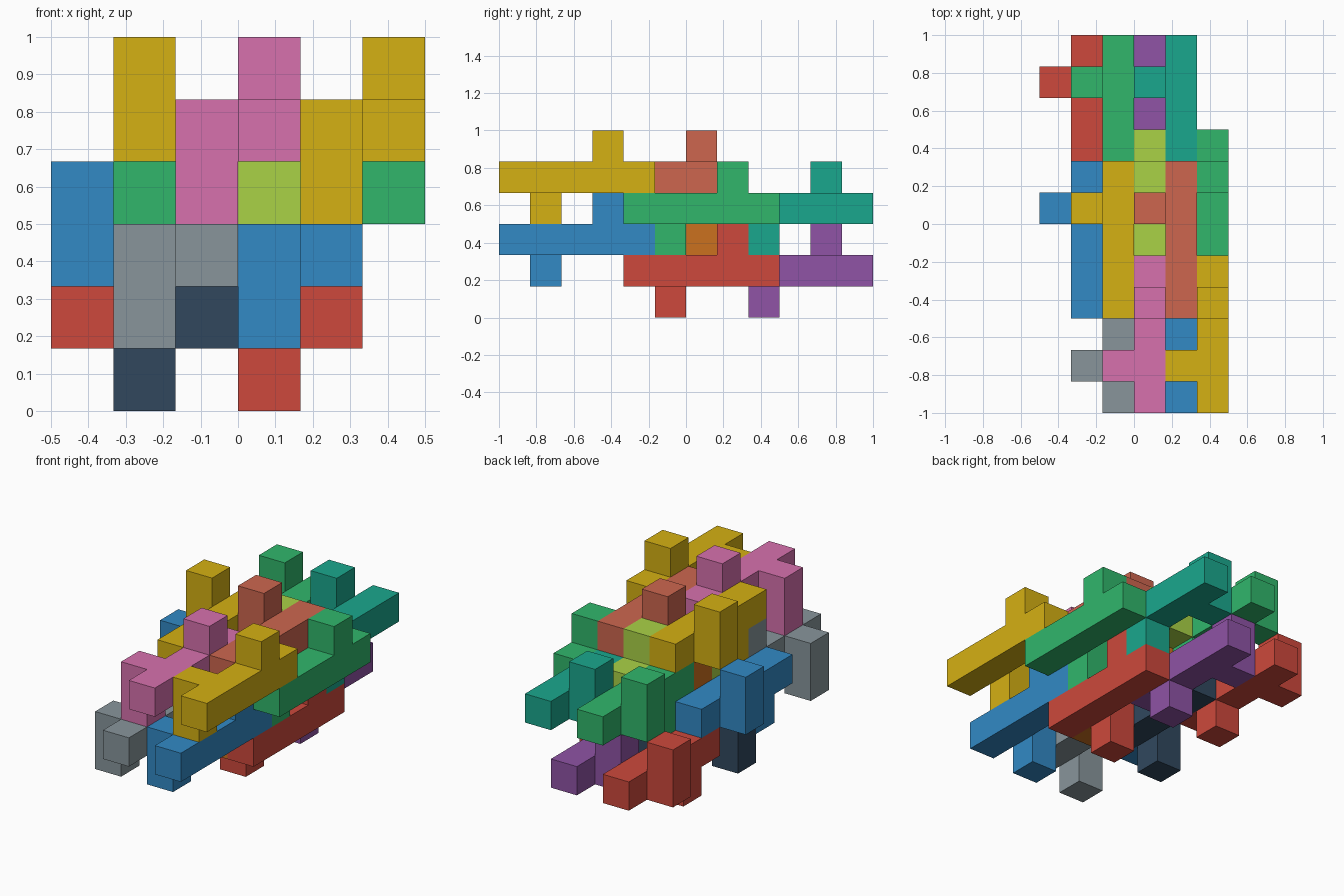
import bpy, bmesh
from mathutils import Vector

if "Cube" in bpy.data.objects:
    bpy.data.objects.remove(bpy.data.objects["Cube"])

U = 1 / 6                       # size of one cube cell
ORIGIN = Vector((-3, -6, 0))    # grid corner in cells

# Interlocking piece: five-cell bar along y, one knob up, one hooked side arm
BAR = [(0, j, 0) for j in range(5)]
PIECE = BAR + [(0, 3, 1), (-1, 1, 0), (-1, 1, -1)]
# Same piece turned half a revolution about x
TURNED = [(x, 4 - y, -z) for x, y, z in PIECE]

AXES = [Vector(v) for v in ((1, 0, 0), (-1, 0, 0), (0, 1, 0),
                            (0, -1, 0), (0, 0, 1), (0, 0, -1))]


def add_piece(name, color, cells, offset):
    """Outer skin of a group of cube cells, flat areas merged."""
    filled = set(cells)
    bm = bmesh.new()
    for cell in cells:
        c = Vector(cell)
        for n in AXES:
            if tuple(int(v) for v in c + n) in filled:
                continue
            a = Vector((n.y, n.z, n.x))
            b = n.cross(a)
            mid = c + Vector((.5, .5, .5)) + n * .5
            corners = [mid + (a * s + b * t) * .5
                       for s, t in ((-1, -1), (1, -1), (1, 1), (-1, 1))]
            bm.faces.new([bm.verts.new((p + Vector(offset) + ORIGIN) * U)
                          for p in corners])
    bmesh.ops.remove_doubles(bm, verts=bm.verts, dist=1e-4)
    bmesh.ops.dissolve_limit(bm, angle_limit=0.01, verts=bm.verts, edges=bm.edges)
    bmesh.ops.recalc_face_normals(bm, faces=bm.faces)
    mesh = bpy.data.meshes.new(name)
    bm.to_mesh(mesh)
    bm.free()
    mat = bpy.data.materials.get(color) or bpy.data.materials.new(color)
    mat.diffuse_color = (*COLORS[color], 1)
    mat.use_nodes = True
    mat.node_tree.nodes["Principled BSDF"].inputs["Base Color"].default_value = mat.diffuse_color
    mesh.materials.append(mat)
    bpy.context.collection.objects.link(bpy.data.objects.new(name, mesh))


def rgb(h):
    """Hex colour to linear values."""
    return [(((h >> s) & 255) / 255) ** 2.2 for s in (16, 8, 0)]


COLORS = {k: rgb(h) for k, h in dict(
    yellow=0xD4AF1A, pink=0xD670AC, grey=0x87949A, blue=0x3588C4,
    green=0x34B56B, lime=0xA8D148, red=0xCC4A3E, navy=0x34495E,
    coral=0xCC6650, orange=0xCA7024, teal=0x20A68C, purple=0x8E54A4).items()}

# Upright pieces: front row, then the row behind
UPRIGHT = [("yellow", (5, 0, 4)), ("pink", (3, 0, 4)), ("grey", (2, 0, 2)),
           ("blue", (4, 0, 2)), ("green", (5, 4, 3)), ("lime", (3, 4, 3)),
           ("red", (4, 4, 1)), ("navy", (2, 4, 1))]
# Turned pieces: middle row, then the back row
FLIPPED = [("yellow", (2, 3, 4)), ("coral", (4, 3, 4)), ("blue", (1, 3, 2)),
           ("orange", (3, 3, 2)), ("green", (2, 7, 3)), ("teal", (4, 7, 3)),
           ("red", (1, 7, 1)), ("purple", (3, 7, 1))]

for color, pos in UPRIGHT:
    add_piece("upright_piece_" + color, color, PIECE, pos)
for color, pos in FLIPPED:
    add_piece("turned_piece_" + color, color, TURNED, pos)
